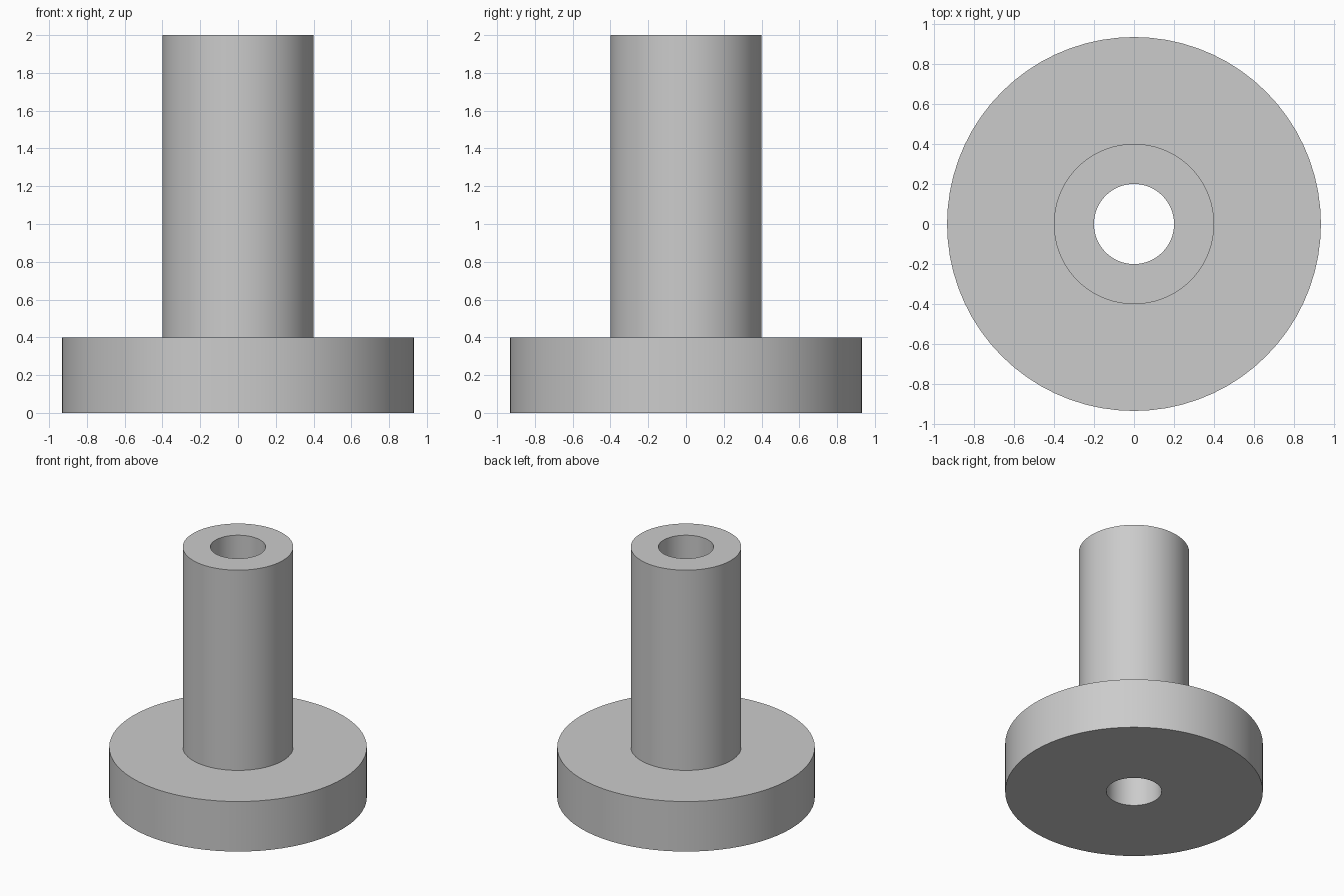
import bpy, bmesh
from math import tau, radians
from mathutils import Matrix

SEGMENTS = 72
FLANGE_R, TUBE_R, BORE_R = 0.933, 0.4, 0.2
FLANGE_H, TOTAL_H = 0.4, 2.0

cube = bpy.data.objects.get("Cube")
if cube:
    bpy.data.objects.remove(cube, do_unlink=True)

# Single plain grey
grey = bpy.data.materials.new("light_grey")
grey.use_nodes = True
colour = (0.6, 0.6, 0.6, 1)
grey.diffuse_color = colour
grey.node_tree.nodes["Principled BSDF"].inputs["Base Color"].default_value = colour


def lathe(name, profile, material):
    """Revolve a closed (radius, height) profile around z."""
    bm = bmesh.new()
    verts = [bm.verts.new((r, 0, z)) for r, z in profile]
    edges = [bm.edges.new((v, verts[(i + 1) % len(verts)]))
             for i, v in enumerate(verts)]
    bmesh.ops.spin(bm, geom=verts + edges, cent=(0, 0, 0), axis=(0, 0, 1),
                   angle=tau, steps=SEGMENTS, use_merge=True)
    bmesh.ops.remove_doubles(bm, verts=bm.verts, dist=1e-4)
    bmesh.ops.recalc_face_normals(bm, faces=bm.faces)
    mesh = bpy.data.meshes.new(name)
    bm.to_mesh(mesh)
    bm.free()
    mesh.materials.append(material)
    obj = bpy.data.objects.new(name, mesh)
    bpy.context.collection.objects.link(obj)
    bpy.ops.object.select_all(action='DESELECT')
    obj.select_set(True)
    bpy.context.view_layer.objects.active = obj
    bpy.ops.object.shade_smooth_by_angle(angle=radians(30))
    return obj


# Flanged tube with a bore running right through
lathe("flanged_bushing", [
    (BORE_R, 0), (FLANGE_R, 0), (FLANGE_R, FLANGE_H),
    (TUBE_R, FLANGE_H), (TUBE_R, TOTAL_H), (BORE_R, TOTAL_H),
], grey)
